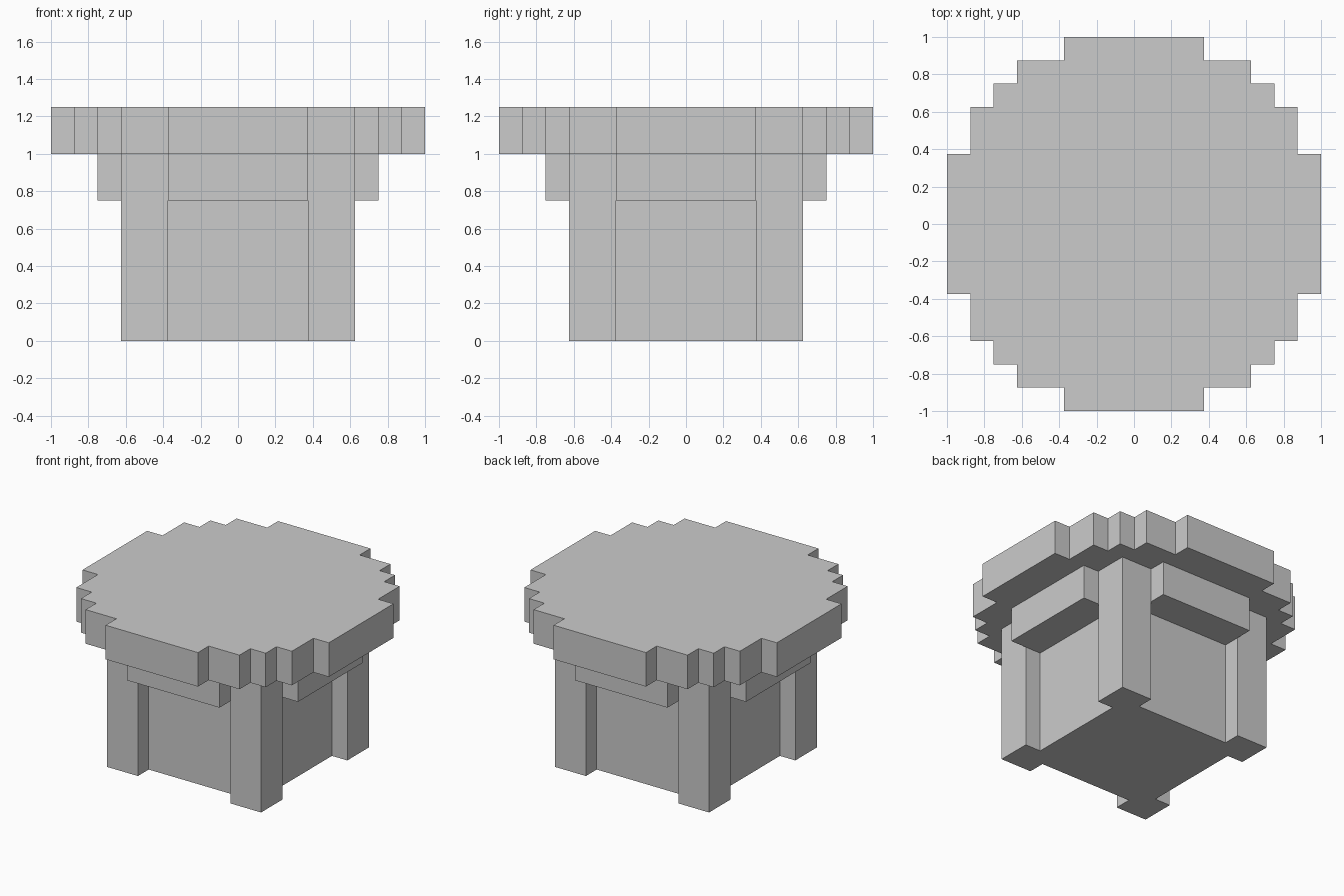
import bpy
import bmesh
from math import pi
from mathutils import Matrix, Vector

if "Cube" in bpy.data.objects:
    bpy.data.objects.remove(bpy.data.objects["Cube"])


def make_object(name, bm):
    bmesh.ops.recalc_face_normals(bm, faces=bm.faces)
    mesh = bpy.data.meshes.new(name)
    bm.to_mesh(mesh)
    bm.free()
    obj = bpy.data.objects.new(name, mesh)
    bpy.context.collection.objects.link(obj)
    return obj


def prism(name, outline, z0, z1):
    """Extrude a closed xy outline from z0 to z1."""
    bm = bmesh.new()
    base = bm.faces.new([bm.verts.new((x, y, z0)) for x, y in outline])
    top = bmesh.ops.extrude_face_region(bm, geom=[base], use_keep_orig=True)["geom"]
    verts = [v for v in top if isinstance(v, bmesh.types.BMVert)]
    bmesh.ops.translate(bm, verts=verts, vec=(0, 0, z1 - z0))
    return make_object(name, bm)


def four_fold(quarter):
    """Repeat a quarter outline around the centre."""
    points, turned = [], list(quarter)
    for _ in range(4):
        points += turned
        turned = [(-y, x) for x, y in turned]
    return points


# Pedestal: square core with four corner posts in one outline
prism("pedestal", four_fold([
    (0.5, -0.375), (0.5, 0.375), (0.625, 0.375), (0.625, 0.625), (0.375, 0.625),
]), 0, 1)

# Tabletop: stepped round slab
prism("tabletop", four_fold([
    (1, -0.375), (1, 0.375), (0.875, 0.375), (0.875, 0.625), (0.75, 0.625),
    (0.75, 0.75), (0.625, 0.75), (0.625, 0.875), (0.375, 0.875),
]), 1, 1.25)

# Support ledges: one block under the slab on each side
for i, side in enumerate(("right", "back", "left", "front")):
    turn = Matrix.Rotation(i * pi / 2, 3, "Z")
    corners = [(0.5, -0.375), (0.75, -0.375), (0.75, 0.375), (0.5, 0.375)]
    outline = [(turn @ Vector((x, y, 0)))[:2] for x, y in corners]
    prism(side + "_ledge", outline, 0.75, 1)
